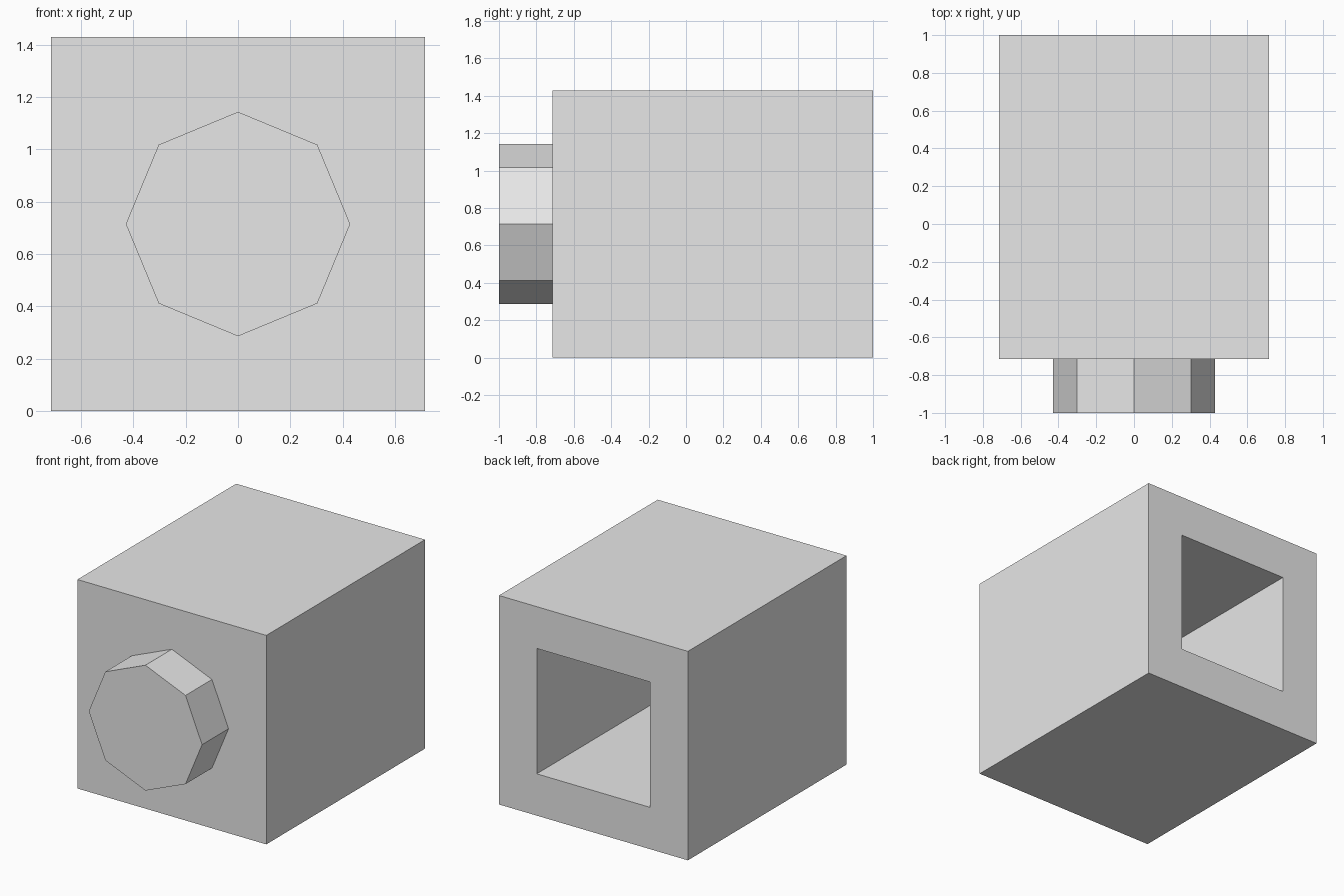
import bpy, bmesh
from math import pi
from mathutils import Matrix, Vector

cube = bpy.data.objects.get("Cube")
if cube:
    bpy.data.objects.remove(cube, do_unlink=True)

U = 2 / 7                      # module: the model is 7 modules long
WIDTH, LENGTH = 5 * U, 6 * U   # body
MID_Z = WIDTH / 2
FRONT = -1 + U                 # front face of the body

grey = bpy.data.materials.new("light grey")
grey.use_nodes = True
colour = (0.8, 0.8, 0.8, 1)
grey.diffuse_color = colour
grey.node_tree.nodes["Principled BSDF"].inputs["Base Color"].default_value = colour


def add_object(name, bm):
    bmesh.ops.recalc_face_normals(bm, faces=bm.faces)
    mesh = bpy.data.meshes.new(name)
    bm.to_mesh(mesh)
    bm.free()
    mesh.materials.append(grey)
    obj = bpy.data.objects.new(name, mesh)
    bpy.context.collection.objects.link(obj)
    return obj


# Square body with a deep square recess in the back
bm = bmesh.new()
bmesh.ops.create_cube(bm, size=1)
bmesh.ops.scale(bm, vec=(WIDTH, LENGTH, WIDTH), verts=bm.verts)
bmesh.ops.translate(bm, vec=(0, FRONT + LENGTH / 2, MID_Z), verts=bm.verts)
bm.normal_update()
back = max(bm.faces, key=lambda f: f.calc_center_median().y)
bmesh.ops.inset_region(bm, faces=[back], thickness=U, use_even_offset=True)
floor = bmesh.ops.extrude_discrete_faces(bm, faces=[back])["faces"][0]
bmesh.ops.translate(bm, vec=Vector((0, -(LENGTH - U), 0)), verts=floor.verts)
add_object("hollow_body", bm)

# Eight-sided boss on the front
bm = bmesh.new()
bmesh.ops.create_cone(bm, cap_ends=True, segments=8, radius1=1.5 * U,
                      radius2=1.5 * U, depth=U)
bmesh.ops.transform(bm, verts=bm.verts,
                    matrix=Matrix.Translation((0, FRONT - U / 2, MID_Z))
                    @ Matrix.Rotation(pi / 2, 4, 'X'))
add_object("front_boss", bm)
